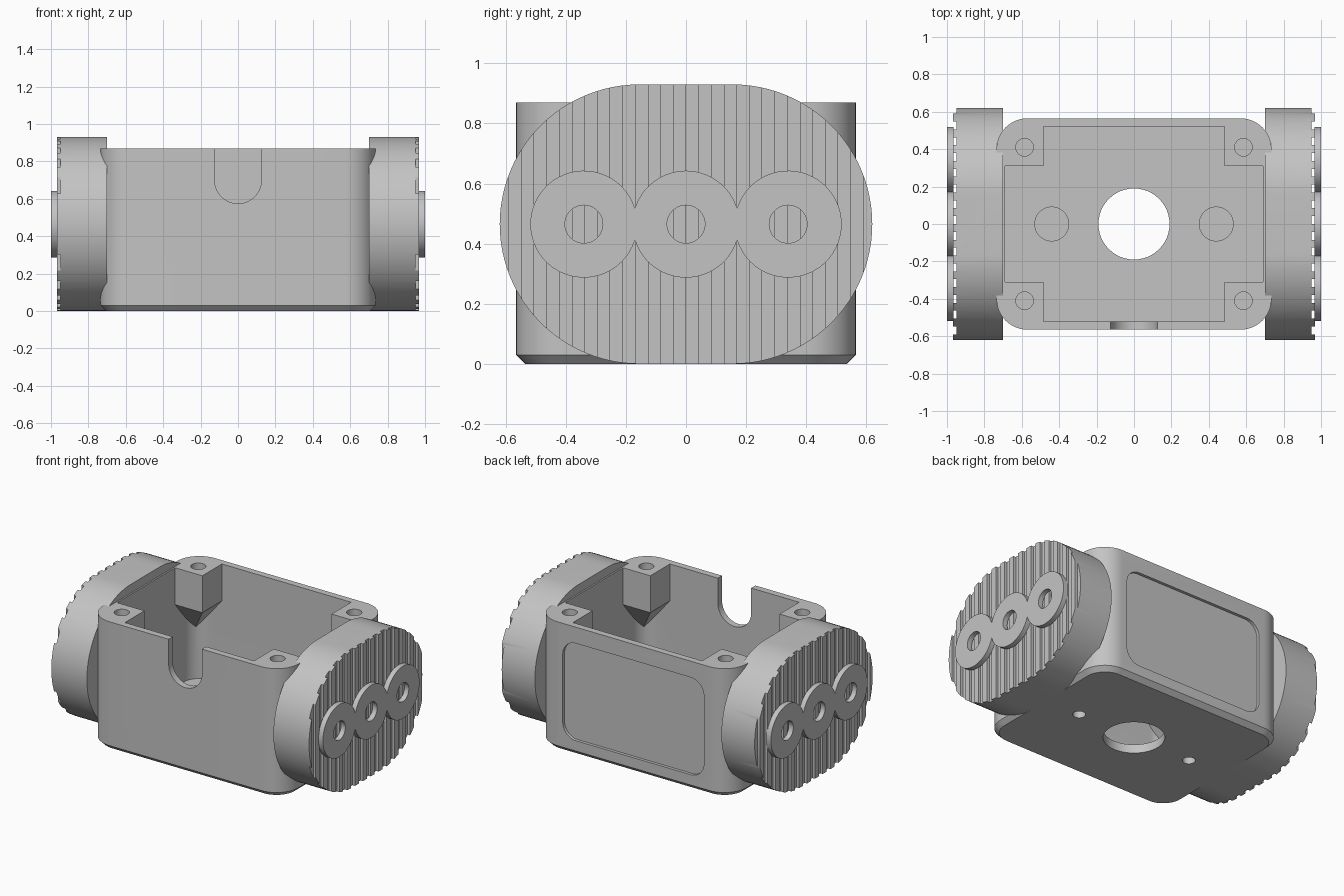
import bpy
import bmesh
from math import sin, cos, pi, acos

if "Cube" in bpy.data.objects:
    bpy.data.objects.remove(bpy.data.objects["Cube"])

grey = bpy.data.materials.new("plain grey")
grey.use_nodes = True
grey.diffuse_color = (0.55, 0.55, 0.55, 1)
grey.node_tree.nodes["Principled BSDF"].inputs["Base Color"].default_value = (0.55, 0.55, 0.55, 1)


def arc(cx, cy, r, start, end, steps=24):
    return [(cx + r * cos(start + (end - start) * i / steps),
             cy + r * sin(start + (end - start) * i / steps)) for i in range(steps + 1)]


def circle(cx, cy, r):
    return arc(cx, cy, r, 0, 2 * pi, 48)[:-1]


def rounded(hw, hh, r, cy=0.0):
    corners = ((1, 1), (-1, 1), (-1, -1), (1, -1))
    points = []
    for i, (sx, sy) in enumerate(corners):
        points += arc(sx * (hw - r), cy + sy * (hh - r), r, i * pi / 2, (i + 1) * pi / 2, 12)
    return points


def rect(x0, x1, y0, y1):
    return [(x0, y0), (x1, y0), (x1, y1), (x0, y1)]


def place(axis, p, h):
    return {"x": (h, p[0], p[1]), "y": (p[0], h, p[1]), "z": (p[0], p[1], h)}[axis]


def loft(name, axis, *rings):
    """Closed solid through (height, outline) rings along an axis."""
    bm = bmesh.new()
    loops = [[bm.verts.new(place(axis, p, h)) for p in outline] for h, outline in rings]
    n = len(loops[0])
    for a, b in zip(loops, loops[1:]):
        for i in range(n):
            bm.faces.new((a[i], a[(i + 1) % n], b[(i + 1) % n], b[i]))
    bm.faces.new(loops[0])
    bm.faces.new(loops[-1])
    bmesh.ops.recalc_face_normals(bm, faces=bm.faces)
    mesh = bpy.data.meshes.new(name)
    bm.to_mesh(mesh)
    bm.free()
    mesh.materials.append(grey)
    ob = bpy.data.objects.new(name, mesh)
    bpy.context.collection.objects.link(ob)
    return ob


def prism(name, axis, outline, low, high):
    return loft(name, axis, (low, outline), (high, outline))


def cut(ob, cutters):
    """Subtract the cutters and remove them."""
    for c in cutters:
        mod = ob.modifiers.new("cut", "BOOLEAN")
        mod.operation = "DIFFERENCE"
        mod.solver = "EXACT"
        mod.object = c
    bpy.context.view_layer.update()
    graph = bpy.context.evaluated_depsgraph_get()
    mesh = bpy.data.meshes.new_from_object(ob.evaluated_get(graph))
    ob.modifiers.clear()
    ob.data = mesh
    for c in cutters:
        bpy.data.objects.remove(c)


def smooth(ob):
    bpy.ops.object.select_all(action="DESELECT")
    ob.select_set(True)
    bpy.context.view_layer.objects.active = ob
    bpy.ops.object.shade_smooth_by_angle(angle=pi / 7)


signs = (-1, 1)
quads = [(sx, sy) for sx in signs for sy in signs]

# Cavity, with corner screw posts and floor bosses left standing
cavity = prism("cavity", "z", rounded(0.69, 0.52, 0.12), 0.06, 1.0)
keep = []
for sx, sy in quads:
    def block(x, y):
        return [(sx * px, sy * py) for px, py in rect(x, 0.8, y, 0.7)]
    keep.append(loft("post", "z", (0.37, block(0.69, 0.52)), (0.62, block(0.485, 0.31)),
                     (1.1, block(0.485, 0.31))))
for sx in signs:
    keep.append(prism("boss", "z", circle(sx * 0.44, 0, 0.093), 0, 0.2))
cut(cavity, keep)

# Box body with bevelled base
body = loft("box_body", "z", (0, rounded(0.705, 0.535, 0.135)),
            (0.03, rounded(0.735, 0.565, 0.165)), (0.87, rounded(0.735, 0.565, 0.165)))
cutters = [cavity, prism("floor_hole", "z", circle(0, 0, 0.19), -0.1, 0.1)]
for sx, sy in quads:
    cutters.append(prism("screw_hole", "z", circle(sx * 0.585, sy * 0.41, 0.047), 0.67, 1))
for sx in signs:
    cutters.append(prism("base_hole", "z", circle(sx * 0.44, 0, 0.04), -0.1, 0.14))
# Cable notch at the front, shallow panel recess at the back
notch = arc(0, 0.7, 0.125, pi, 2 * pi) + [(0.125, 1), (-0.125, 1)]
cutters.append(prism("cable_notch", "y", notch, -0.7, -0.45))
cutters.append(prism("panel_recess", "y", rounded(0.53, 0.33, 0.1, 0.43), 0.545, 0.7))
cut(body, cutters)
# Hub ends bury the body's side walls
smooth(body)

# Ribbed end hubs with a triple washer plate
mid, pitch = 0.465, 0.34
stadium = arc(0.155, mid, 0.465, -pi / 2, pi / 2, 48) + arc(-0.155, mid, 0.465, pi / 2, 3 * pi / 2, 48)
r = 0.178
a = acos(pitch / 2 / r)
plate = (arc(pitch, mid, r, a - pi, pi - a, 48) + arc(0, mid, r, a, pi - a)[1:]
         + arc(-pitch, mid, r, a, 2 * pi - a, 48)[1:] + arc(0, mid, r, pi + a, 2 * pi - a)[1:-1])
for side, s in (("left", 1), ("right", -1)):
    hub = prism(side + "_hub", "x", stadium, s * 0.7, s * 0.967)
    cut(hub, [prism("groove", "x", rect(k * 0.0843, k * 0.0843 + 0.042, -0.1, 1.1), s * 0.949, s * 1.1)
              for k in range(-7, 8)])
    smooth(hub)
    washer = prism(side + "_washer_plate", "x", plate, s * 0.965, s)
    cut(washer, [prism("washer_hole", "x", circle(k * pitch, mid, 0.063), s * 0.9, s * 1.1)
                 for k in (-1, 0, 1)])
    smooth(washer)
